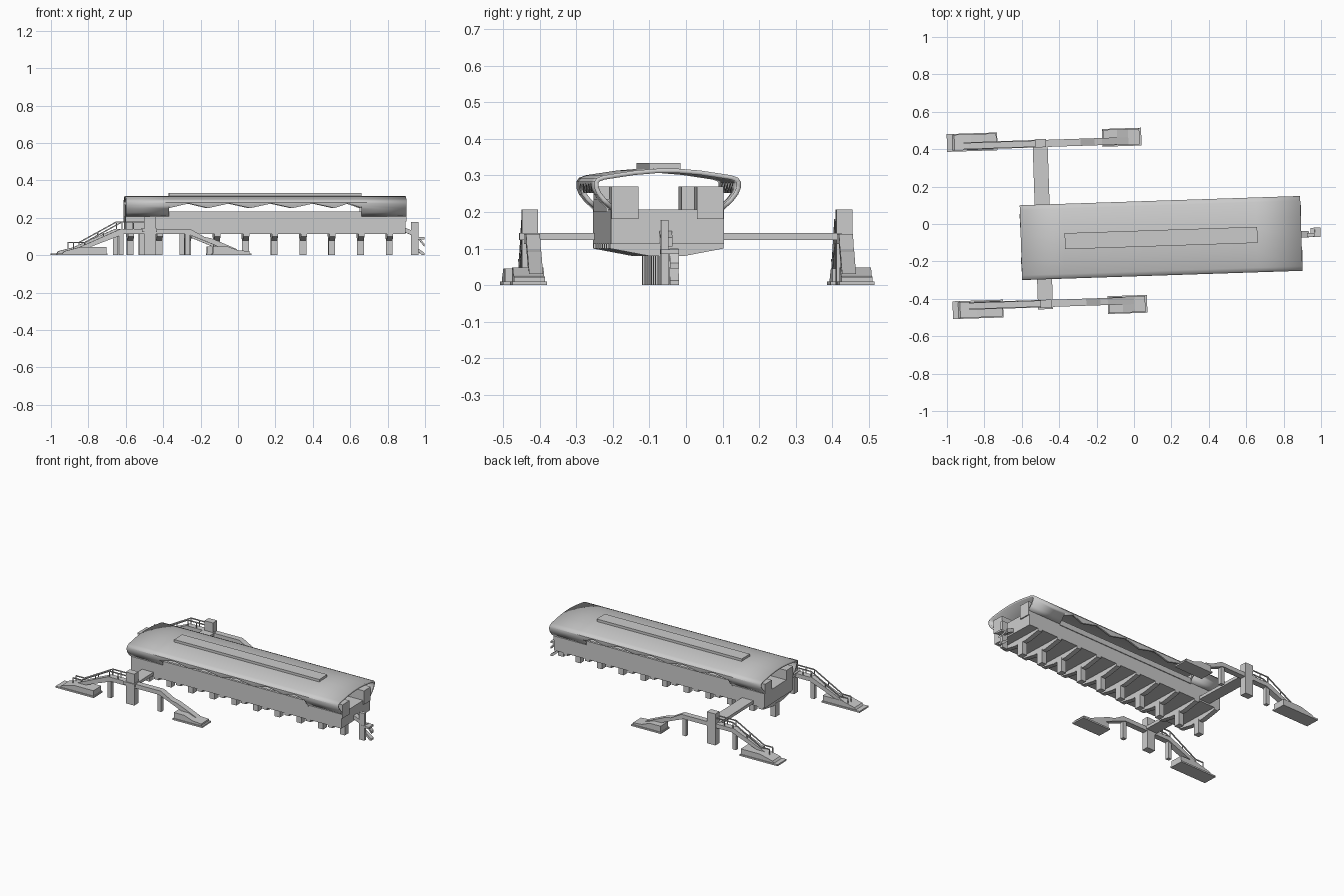
import bpy, bmesh
from math import atan2, hypot
from mathutils import Matrix, Vector

if "Cube" in bpy.data.objects:
    bpy.data.objects.remove(bpy.data.objects["Cube"])

TILT = 0.033
STATION = Matrix.Translation((0.145, -0.075, 0)) @ Matrix.Rotation(TILT, 4, 'Z')


def finish(name, bm, frame):
    bm.transform(frame)
    bmesh.ops.recalc_face_normals(bm, faces=bm.faces)
    me = bpy.data.meshes.new(name)
    bm.to_mesh(me)
    bm.free()
    ob = bpy.data.objects.new(name, me)
    bpy.context.collection.objects.link(ob)
    return ob


def prism(name, pts, lo, hi, axis, frame):
    """Extrude a (h, z) outline along axis 'X' (h = y) or 'Y' (h = x)."""
    place = (lambda h, z, t: (t, h, z)) if axis == 'X' else (lambda h, z, t: (h, t, z))
    bm = bmesh.new()
    a = [bm.verts.new(place(h, z, lo)) for h, z in pts]
    b = [bm.verts.new(place(h, z, hi)) for h, z in pts]
    bm.faces.new(a)
    bm.faces.new(b[::-1])
    for i in range(len(pts)):
        j = (i + 1) % len(pts)
        bm.faces.new((a[i], b[i], b[j], a[j]))
    return finish(name, bm, frame)


def box(name, x0, x1, y0, y1, z0, z1, frame):
    return prism(name, [(x0, z0), (x1, z0), (x1, z1), (x0, z1)], y0, y1, 'Y', frame)


def bar(name, p, q, t, frame):
    """Thin square bar between two points."""
    p, q = Vector(p), Vector(q)
    d = q - p
    bm = bmesh.new()
    bmesh.ops.create_cube(bm, size=1, matrix=Matrix.Translation((p + q) / 2)
                          @ d.to_track_quat('Z', 'Y').to_matrix().to_4x4()
                          @ Matrix.Diagonal((t, t, d.length, 1)))
    return finish(name, bm, frame)


# Station hall: deck, side walls, raised floor
box("station_body", -0.75, 0.745, -0.155, 0.155, 0.113, 0.207, STATION)
for s in (-1, 1):
    y0, y1 = sorted((s * 0.145, s * 0.16))
    box("side_parapet", -0.52, 0.51, y0, y1, 0.2, 0.235, STATION)
    # End rooms under the roof
    y0, y1 = sorted((s * 0.08, s * 0.153))
    box("end_room", 0.53, 0.752, y0, y1, 0.18, 0.27, STATION)
    box("end_room", -0.752, -0.53, y0, y1, 0.18, 0.27, STATION)

# Columns and tapered cross beams
for i in range(10):
    x = -0.722 + 0.154 * i
    box("column", x - 0.018, x + 0.018, -0.021, 0.021, 0, 0.09, STATION)
    prism("cross_beam", [(-0.155, 0.115), (-0.155, 0.1), (-0.05, 0.08), (0.05, 0.08),
                         (0.155, 0.1), (0.155, 0.115)], x - 0.016, x + 0.016, 'X', STATION)

# Curved roof shell with zigzag eaves in the middle
SIDE = [(0.155, 0.207), (0.178, 0.228), (0.193, 0.248)]
UPPER = [(0.2, 0.283), (0.193, 0.293), (0.175, 0.3), (0.09, 0.313), (0.03, 0.318)]
stations = [(-0.75, 0), (-0.52, 0), (-0.52, 1)]
low = [-0.52, -0.31, -0.085, 0.14, 0.365, 0.51]
for a, b in zip(low, low[1:]):
    stations += [((a + b) / 2, 2), (b, 1)]
stations += [(0.51, 0), (0.75, 0)]


def half(kind):
    if kind == 0:
        return SIDE + [(0.2, 0.265)] + UPPER
    z = (0, 0.252, 0.277)[kind]
    y = 0.1945 if kind == 1 else 0.2
    return [(y, z + 0.0005 * k) for k in range(3)] + [(0.2, max(0.265, z + 0.002))] + UPPER


bm = bmesh.new()
rows = []
for x, kind in stations:
    h = half(kind)
    sec = h + [(-y, z) for y, z in h[::-1]]
    rows.append([bm.verts.new((x, y, z)) for y, z in sec])
for (r, q), (s0, s1) in zip(zip(rows, rows[1:]), zip(stations, stations[1:])):
    if s0[0] == s1[0]:
        continue
    for k in range(len(r) - 1):
        bm.faces.new((r[k], q[k], q[k + 1], r[k + 1]))
bmesh.ops.remove_doubles(bm, verts=bm.verts, dist=0.0001)
roof = finish("roof_shell", bm, STATION)
if sum(p.normal.z * p.area for p in roof.data.polygons) < 0:
    roof.data.flip_normals()
mod = roof.modifiers.new("thickness", 'SOLIDIFY')
mod.thickness = 0.012
mod.offset = -1
bpy.context.view_layer.objects.active = roof
roof.select_set(True)
bpy.ops.object.shade_smooth_by_angle(angle=0.6)

# Long skylight on the ridge
box("skylight", -0.515, 0.515, -0.043, 0.043, 0.314, 0.333, STATION)

# Cross bridge to both street stairs
box("cross_bridge", -0.67, -0.59, -0.36, 0.52, 0.123, 0.143, STATION)

# Street access on both sides, mirrored outward
for ox, oy, s in ((-0.5, 0.43, 1), (-0.47, -0.425, -1)):
    F = Matrix.Translation((ox, oy, 0)) @ Matrix.Rotation(TILT, 4, 'Z') @ Matrix.Diagonal((1, s, 1, 1))
    box("lift_tower", -0.03, 0.03, -0.02, 0.024, 0, 0.206, F)
    for x in (-0.155, 0.2):
        box("walkway_pillar", x - 0.013, x + 0.013, -0.012, 0.012, 0, 0.12, F)
    # Walkway with stairs down on both ends
    prism("walkway_stairs", [(-0.42, 0.025), (-0.37, 0.025), (-0.14, 0.113), (0.2, 0.113),
                             (0.3, 0.073), (0.4, 0.03), (0.47, 0.03), (0.33, 0.09),
                             (0.29, 0.098), (0.215, 0.14), (-0.16, 0.14)], -0.019, 0.019, 'Y', F)
    # Entrance blocks on ground plates
    box("ground_plate", -0.5, -0.23, -0.028, 0.067, 0, 0.01, F)
    prism("entrance_block", [(-0.47, 0.01), (-0.235, 0.01), (-0.235, 0.045), (-0.37, 0.045),
                             (-0.46, 0.022)], -0.022, 0.062, 'Y', F)
    box("ground_plate", 0.33, 0.54, -0.028, 0.067, 0, 0.01, F)
    prism("entrance_block", [(0.335, 0.01), (0.53, 0.01), (0.53, 0.022), (0.47, 0.026),
                             (0.41, 0.048), (0.335, 0.048)], -0.022, 0.062, 'Y', F)
    # Handrails on the long stair
    path = [(-0.41, 0.068), (-0.35, 0.068), (-0.15, 0.178), (-0.03, 0.178)]
    for y in (-0.017, 0.017):
        for a, b in zip(path, path[1:]):
            bar("handrail", (a[0], y, a[1]), (b[0], y, b[1]), 0.006, F)
        for x, z in path[:3] + [(-0.25, 0.123), (-0.09, 0.178)]:
            bar("rail_post", (x, y, z - 0.042), (x, y, z), 0.005, F)

# Service stair at the far end
box("service_tower", 0.78, 0.82, -0.02, 0.0, 0, 0.178, STATION)
prism("service_ramp", [(0.74, 0.15), (0.74, 0.125), (0.79, 0.105), (0.79, 0.13)],
      -0.022, 0.012, 'Y', STATION)
box("upper_landing", 0.8, 0.853, -0.022, 0.028, 0.085, 0.097, STATION)
prism("service_flight", [(0.82, 0.085), (0.853, 0.045), (0.853, 0.06), (0.82, 0.1)],
      0.003, 0.028, 'Y', STATION)
prism("lower_flight", [(0.8, 0.05), (0.8, 0.035), (0.84, 0), (0.853, 0), (0.853, 0.012)],
      0.003, 0.028, 'Y', STATION)
